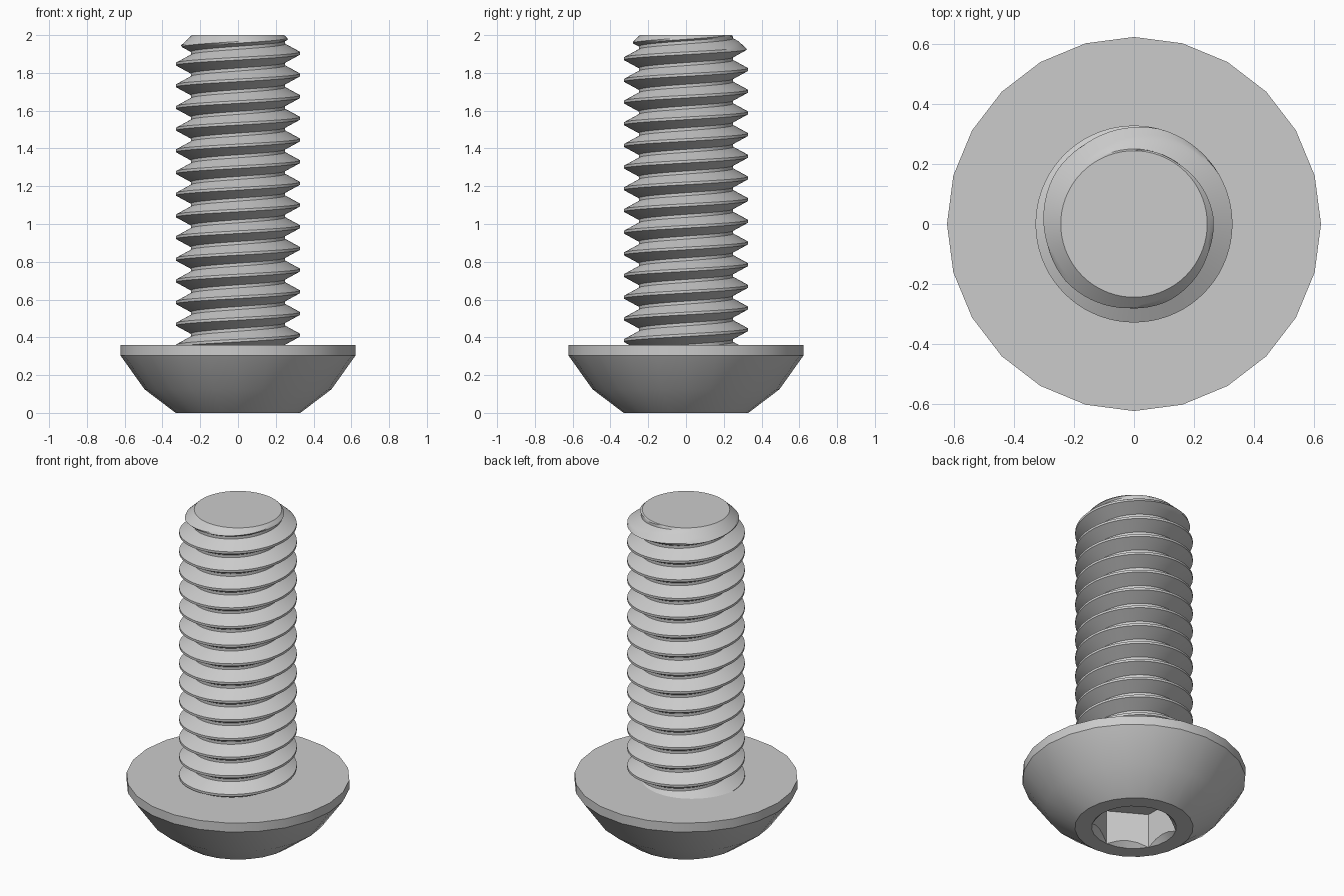
import bpy, bmesh
from math import cos, sin, pi, radians, tau

if "Cube" in bpy.data.objects:
    bpy.data.objects.remove(bpy.data.objects["Cube"], do_unlink=True)

# Material
steel = bpy.data.materials.new("grey steel")
steel.use_nodes = True
grey = (0.6, 0.6, 0.6, 1)
steel.diffuse_color = grey
steel.node_tree.nodes["Principled BSDF"].inputs["Base Color"].default_value = grey


def finish(bm, name):
    """Turn a bmesh into a smooth object with sharp edges kept."""
    bmesh.ops.remove_doubles(bm, verts=bm.verts, dist=1e-5)
    bmesh.ops.holes_fill(bm, edges=[e for e in bm.edges if e.is_boundary], sides=0)
    bmesh.ops.recalc_face_normals(bm, faces=bm.faces)
    mesh = bpy.data.meshes.new(name)
    bm.to_mesh(mesh)
    bm.free()
    mesh.materials.append(steel)
    obj = bpy.data.objects.new(name, mesh)
    bpy.context.collection.objects.link(obj)
    bpy.ops.object.select_all(action="DESELECT")
    obj.select_set(True)
    bpy.context.view_layer.objects.active = obj
    bpy.ops.object.shade_smooth_by_angle(angle=radians(28))
    return obj


# Button head with hex socket, lofted through rings
SIDES = 24
HEAD_TOP = 0.36
SOCKET_FLAT = 0.205
SOCKET_CORNER = SOCKET_FLAT / cos(pi / 6)
SOCKET_DEPTH = 0.21


def hex_radius(t):
    return SOCKET_FLAT / cos((t + pi / 6) % (pi / 3) - pi / 6)


def circle(r, z):
    return lambda t: (r, z)


rings = [circle(r, z) for r, z in [(0.623, HEAD_TOP), (0.623, 0.305),
                                   (0.495, 0.125), (0.33, 0), (SOCKET_CORNER, 0)]]
rings.append(lambda t: (hex_radius(t), SOCKET_CORNER - hex_radius(t)))
rings.append(lambda t: (hex_radius(t), SOCKET_DEPTH))

bm = bmesh.new()
loops = []
for ring in rings:
    loop = []
    for i in range(SIDES):
        t = tau * i / SIDES
        r, z = ring(t)
        loop.append(bm.verts.new((r * cos(t), r * sin(t), z)))
    loops.append(loop)
for a, b in zip(loops, loops[1:]):
    for i in range(SIDES):
        j = (i + 1) % SIDES
        quad = dict.fromkeys((a[i], a[j], b[j], b[i]))
        bm.faces.new(quad)
finish(bm, "button_head")

# Threaded shank: helical grid clamped to the shank's ends and tip chamfer
PITCH = 0.1148
CREST, ROOT = 0.328, 0.25
CREST_HALF, ROOT_HALF = 0.007, 0.008
CREST_Z = 1.904          # crest height on the +x side near the tip
BOTTOM, TIP = 0.34, 2.0
COLUMNS, TURNS, STEPS = 72, 18, 5


def thread_radius(offset):
    d = abs((offset + PITCH / 2) % PITCH - PITCH / 2)
    f = (d - CREST_HALF) / (PITCH / 2 - ROOT_HALF - CREST_HALF)
    return CREST + (ROOT - CREST) * min(max(f, 0), 1)


# Row offsets in one pitch: crest, finely divided flanks, root
flank = PITCH / 2 - ROOT_HALF - CREST_HALF
down = [CREST_HALF + flank * k / STEPS for k in range(STEPS + 1)]
offsets = sorted([-d for d in down] + down)
per_turn = len(offsets)

bm = bmesh.new()
grid = []
for i in range(COLUMNS):
    t = tau * i / COLUMNS
    column = []
    for turn in range(-TURNS + 1, 4):
        for off in offsets:
            start = CREST_Z + PITCH * t / tau
            z = min(max(start + turn * PITCH + off, BOTTOM), TIP)
            r = min(thread_radius(z - start), 0.244 + 1.06 * (TIP - z))
            column.append(bm.verts.new((r * cos(t), r * sin(t), z)))
    grid.append(column)
rows = len(grid[0])
for i in range(COLUMNS):
    # The last column joins the first one a full turn higher
    shift = per_turn if i == COLUMNS - 1 else 0
    nxt = grid[(i + 1) % COLUMNS]
    for j in range(rows - 1 - shift):
        bm.faces.new((grid[i][j], nxt[j + shift], nxt[j + shift + 1], grid[i][j + 1]))
finish(bm, "threaded_shank")
